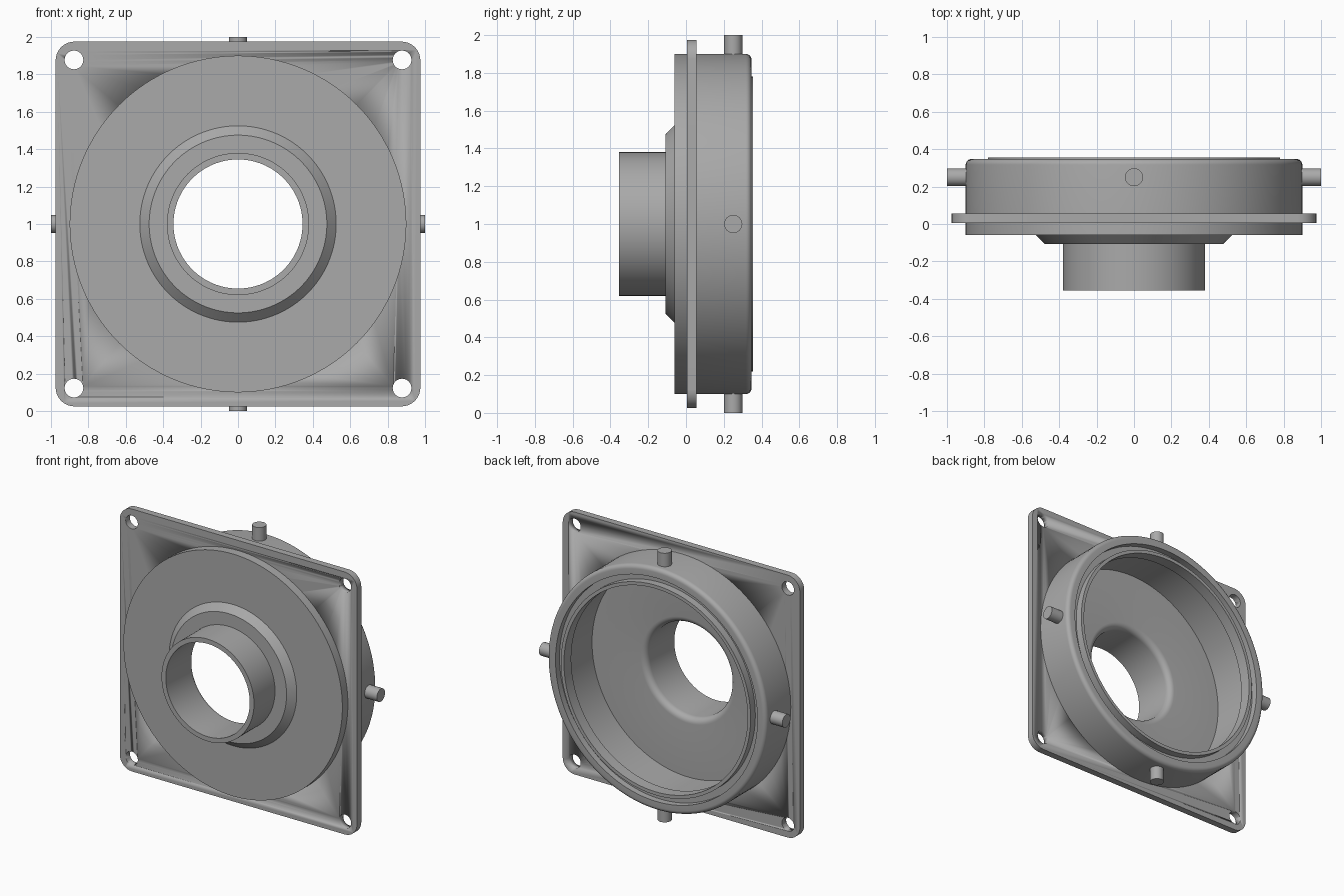
import bpy, bmesh, math
from mathutils import Matrix, Vector

cube = bpy.data.objects.get("Cube")
if cube:
    bpy.data.objects.remove(cube, do_unlink=True)

grey = bpy.data.materials.new("plain grey")
grey.use_nodes = True
COLOUR = (0.4, 0.4, 0.4, 1)
grey.diffuse_color = COLOUR
grey.node_tree.nodes["Principled BSDF"].inputs["Base Color"].default_value = COLOUR

CENTRE = Vector((0, 0, 1))
SEGMENTS = 128


def finish(name, bm):
    """Turn a bmesh into a named grey object, smooth with sharp edges."""
    bmesh.ops.recalc_face_normals(bm, faces=bm.faces)
    mesh = bpy.data.meshes.new(name)
    bm.to_mesh(mesh)
    bm.free()
    mesh.materials.append(grey)
    obj = bpy.data.objects.new(name, mesh)
    bpy.context.collection.objects.link(obj)
    bpy.ops.object.select_all(action='DESELECT')
    obj.select_set(True)
    bpy.context.view_layer.objects.active = obj
    bpy.ops.object.shade_smooth_by_angle(angle=math.radians(30))
    return obj


def arc(r, y, radius, start, end, steps=6):
    """Rounded corner of a profile, as (radius, y) points."""
    angles = [math.radians(start + (end - start) * i / steps) for i in range(steps + 1)]
    return [(r + radius * math.cos(a), y + radius * math.sin(a)) for a in angles]


def lathe(name, profile):
    """Spin a closed (radius, y) profile around the front-to-back axis."""
    bm = bmesh.new()
    rings = []
    for i in range(SEGMENTS):
        a = 2 * math.pi * i / SEGMENTS
        rings.append([bm.verts.new((r * math.cos(a), y, 1 + r * math.sin(a)))
                      for r, y in profile])
    n = len(profile)
    for i in range(SEGMENTS):
        a, b = rings[i], rings[(i + 1) % SEGMENTS]
        for j in range(n):
            k = (j + 1) % n
            bm.faces.new((a[j], a[k], b[k], b[j]))
    return finish(name, bm)


def cylinder(name, radius, depth, matrix):
    bm = bmesh.new()
    bmesh.ops.create_cone(bm, cap_ends=True, segments=32, radius1=radius,
                          radius2=radius, depth=depth, matrix=matrix)
    return finish(name, bm)


# Housing: tube, chamfered collar, round drum, rear lip and hollow inside
profile = [(0.345, -0.355), (0.38, -0.355), (0.38, -0.108), (0.475, -0.108),
           (0.525, -0.06), (0.9, -0.06)]
profile += arc(0.87, 0.317, 0.03, 0, 90)
profile += [(0.83, 0.347), (0.83, 0.30), (0.78, 0.30), (0.78, 0.355),
            (0.755, 0.355), (0.755, 0.27), (0.79, 0.27), (0.79, -0.025)]
profile += arc(0.39, -0.07, 0.045, 90, 180)
lathe("housing", profile)

# Mounting plate: rounded square with a round opening for the drum
HALF, CORNER = 0.975, 0.1
outline = []
for q, (sx, sz) in enumerate([(1, 1), (-1, 1), (-1, -1), (1, -1)]):
    c = HALF - CORNER
    outline += arc(sx * c, sz * c, CORNER, 90 * q, 90 * q + 90, 8)
bm = bmesh.new()
face = bm.faces.new([bm.verts.new((x, 0.005, 1 + z)) for x, z in outline])
extruded = bmesh.ops.extrude_face_region(bm, geom=[face])
bmesh.ops.translate(bm, vec=(0, 0.05, 0),
                    verts=[v for v in extruded["geom"] if isinstance(v, bmesh.types.BMVert)])
plate = finish("mounting_plate", bm)

# Cutters: four corner screw holes and the drum opening
turn = Matrix.Rotation(math.pi / 2, 4, 'X')
holes = [("screw_hole_cutter", 0.05, Vector((x, 0.03, 1 + z)))
         for x in (-0.877, 0.877) for z in (-0.877, 0.877)]
holes.append(("drum_opening_cutter", 0.86, Vector((0, 0.03, 1))))
cutters = []
for name, radius, place in holes:
    cutter = cylinder(name, radius, 0.3, Matrix.Translation(place) @ turn)
    cut = plate.modifiers.new(name, 'BOOLEAN')
    cut.operation = 'DIFFERENCE'
    cut.solver = 'EXACT'
    cut.object = cutter
    cutters.append(cutter)

# Apply the cuts, then remove the cutters
bpy.context.view_layer.objects.active = plate
for name in [m.name for m in plate.modifiers if m.type == 'BOOLEAN']:
    bpy.ops.object.modifier_apply(modifier=name)
for cutter in cutters:
    bpy.data.objects.remove(cutter, do_unlink=True)

# Locating pins around the drum
for i, side in enumerate(("left", "top", "right", "bottom")):
    spin = Matrix.Rotation(-i * math.pi / 2, 4, 'Y')
    place = Matrix.Translation(CENTRE + Vector((0, 0.25, 0))) @ spin
    place = place @ Matrix.Translation((0.935, 0, 0)) @ Matrix.Rotation(math.pi / 2, 4, 'Y')
    cylinder(side + "_pin", 0.048, 0.13, place)
